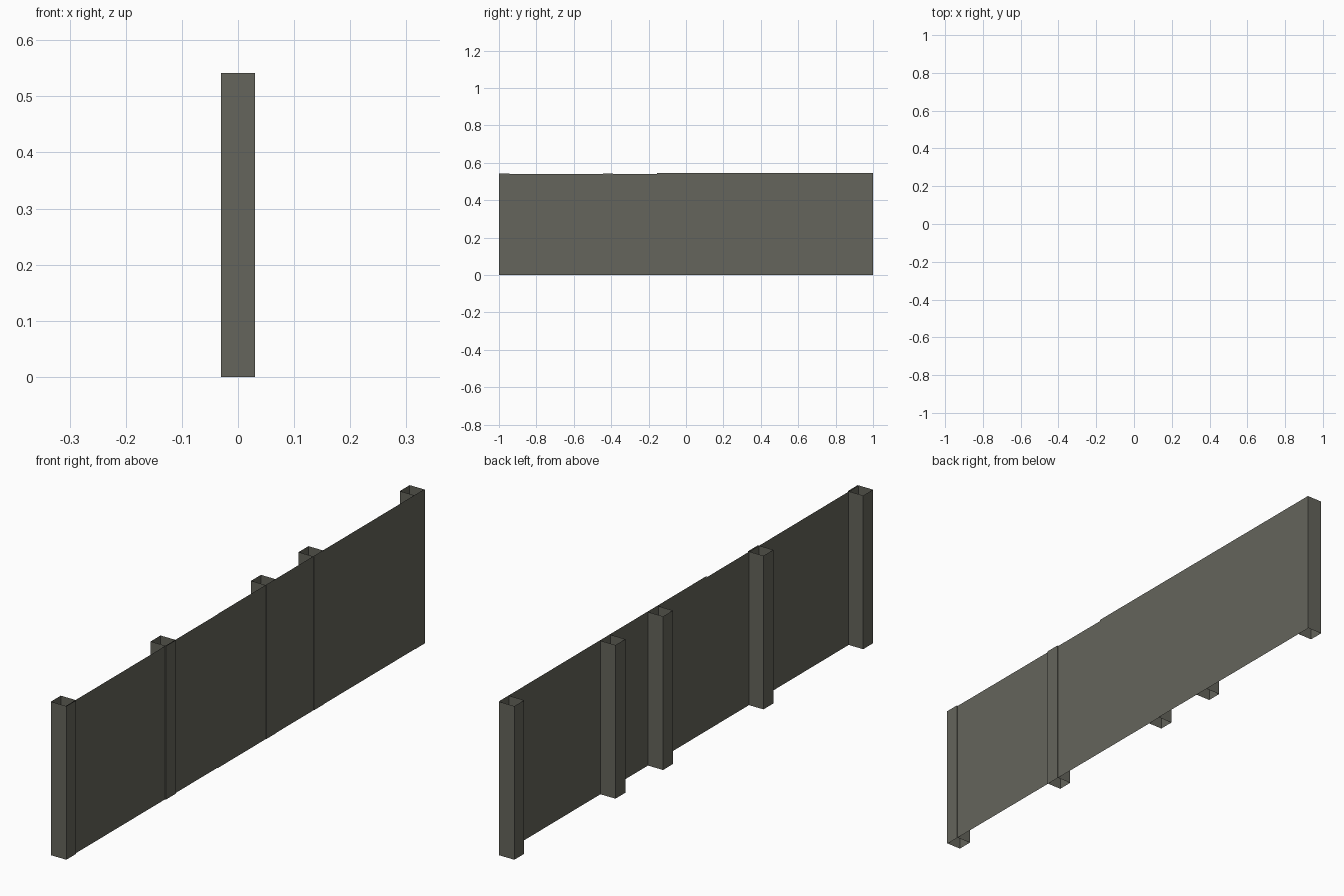
import bpy, bmesh

if "Cube" in bpy.data.objects:
    bpy.data.objects.remove(bpy.data.objects["Cube"])

mat = bpy.data.materials.new("dark olive grey")
mat.diffuse_color = (0.128, 0.128, 0.106, 1)
mat.use_nodes = True
mat.node_tree.nodes["Principled BSDF"].inputs["Base Color"].default_value = mat.diffuse_color

H = 0.543      # wall height
XB, XF = -0.03, 0.03   # back and front of the posts
W = 0.055      # post width along the wall


def vertical_sheet(name, outline, height, closed=False):
    """Extrude a ground outline straight up into open, uncapped walls."""
    bm = bmesh.new()
    low = [bm.verts.new((x, y, 0)) for x, y in outline]
    high = [bm.verts.new((x, y, height)) for x, y in outline]
    n = len(outline)
    for i in range(n if closed else n - 1):
        j = (i + 1) % n
        bm.faces.new((low[i], low[j], high[j], high[i]))
    me = bpy.data.meshes.new(name)
    bm.to_mesh(me)
    bm.free()
    me.materials.append(mat)
    ob = bpy.data.objects.new(name, me)
    bpy.context.collection.objects.link(ob)
    return ob


# Hollow square posts, open at top and bottom
for i, y in enumerate((-1.0, -0.444, 0.116, 0.381, 0.945)):
    vertical_sheet(f"post_{i + 1}",
                   [(XB, y), (XF, y), (XF, y + W), (XB, y + W)],
                   H - 0.001, closed=True)

# Two overlapping thin wall panels along the front of the posts
vertical_sheet("left_panel", [(0.0265, -1.0), (0.0265, 0.17)], H - 0.002)
vertical_sheet("right_panel", [(0.0288, -0.155), (0.0288, 1.0)], H + 0.001)
